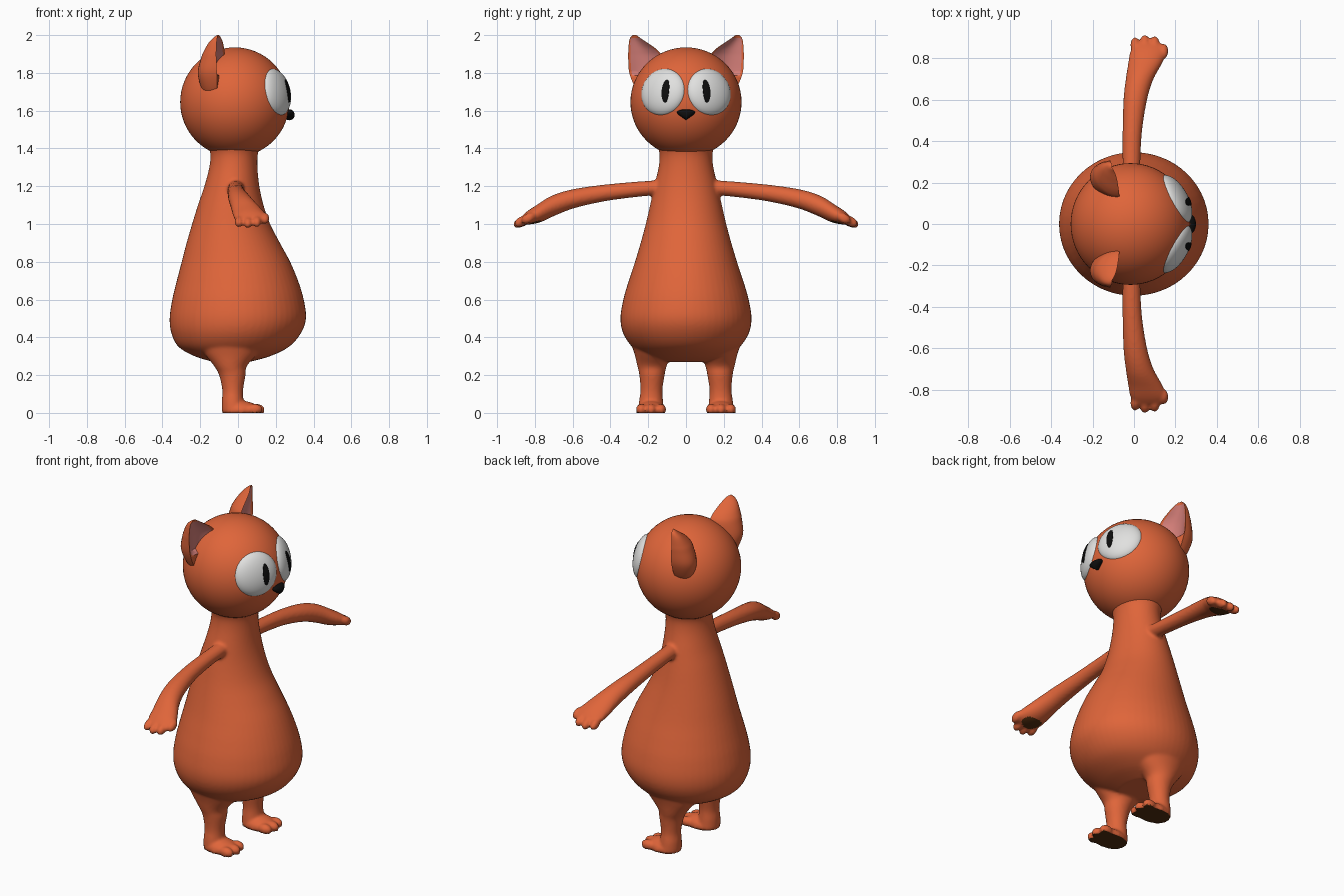
import bpy, bmesh, math
from mathutils import Vector, Matrix

cube = bpy.data.objects.get("Cube")
if cube:
    bpy.data.objects.remove(cube)


def material(name, rgb):
    m = bpy.data.materials.new(name)
    m.use_nodes = True
    m.diffuse_color = (*rgb, 1)
    bsdf = m.node_tree.nodes["Principled BSDF"]
    bsdf.inputs["Base Color"].default_value = (*rgb, 1)
    bsdf.inputs["Roughness"].default_value = 0.7
    return m


ORANGE = material("orange fur", (0.74, 0.13, 0.042))
BROWN = material("brown pads", (0.08, 0.026, 0.005))
PINK = material("pink inner ear", (0.66, 0.21, 0.19))
WHITE = material("eye white", (0.75, 0.75, 0.74))
BLACK = material("black", (0.004, 0.004, 0.004))


def finish(name, bm, mats, angle=60):
    bmesh.ops.recalc_face_normals(bm, faces=bm.faces)
    mesh = bpy.data.meshes.new(name)
    bm.to_mesh(mesh)
    bm.free()
    ob = bpy.data.objects.new(name, mesh)
    bpy.context.collection.objects.link(ob)
    for m in mats:
        mesh.materials.append(m)
    bpy.ops.object.select_all(action='DESELECT')
    ob.select_set(True)
    bpy.context.view_layer.objects.active = ob
    bpy.ops.object.shade_smooth_by_angle(angle=math.radians(angle))
    return ob


def smooth_keys(keys, steps=6):
    """Catmull-Rom interpolation between rows of numbers."""
    out = []
    for i in range(len(keys) - 1):
        p0, p1, p2, p3 = (keys[min(max(i + k, 0), len(keys) - 1)] for k in (-1, 0, 1, 2))
        for s in range(steps):
            t = s / steps
            out.append([b + 0.5 * t * (c - a + t * (2 * a - 5 * b + 4 * c - d + t * (3 * (b - c) + d - a)))
                        for a, b, c, d in zip(p0, p1, p2, p3)])
    return out + [list(keys[-1])]


def skin(bm, rings):
    """Bridge closed rings of points and cap both ends; returns rows of faces."""
    vs = [[bm.verts.new(p) for p in r] for r in rings]
    n = len(vs[0])
    rows = [[bm.faces.new((a[j], a[(j + 1) % n], b[(j + 1) % n], b[j])) for j in range(n)]
            for a, b in zip(vs, vs[1:])]
    bm.faces.new(vs[0])
    bm.faces.new(vs[-1])
    return rows


def loft(bm, keys, across, seg=40):
    """Elliptical tube; each key is x, y, z, radius along x, radius along 'across'."""
    v = Vector(across)
    skin(bm, [[Vector((x, y, z)) + Vector((r * math.cos(a), 0, 0)) + v * (q * math.sin(a))
               for a in (2 * math.pi * j / seg for j in range(seg))]
              for x, y, z, r, q in smooth_keys(keys)])


def ball(bm, loc, radii, rot=Matrix(), seg=24):
    m = Matrix.Translation(loc) @ rot @ Matrix.Diagonal((*radii, 1))
    return bmesh.ops.create_uvsphere(bm, u_segments=seg, v_segments=seg // 2, radius=1, matrix=m)["verts"]


# Body: pear-shaped torso, legs, feet, arms and fingers fused together
bm = bmesh.new()
torso = [  # z, back x, front x, half width
    (0.27, -0.13, 0.06, 0.14), (0.3, -0.23, 0.17, 0.215), (0.35, -0.315, 0.27, 0.285),
    (0.42, -0.352, 0.332, 0.332), (0.5, -0.362, 0.36, 0.347), (0.6, -0.348, 0.348, 0.332),
    (0.7, -0.324, 0.318, 0.303), (0.8, -0.298, 0.276, 0.27), (0.9, -0.272, 0.222, 0.24),
    (1.0, -0.243, 0.17, 0.213), (1.1, -0.212, 0.135, 0.19), (1.2, -0.178, 0.113, 0.168),
    (1.3, -0.152, 0.103, 0.145), (1.37, -0.146, 0.105, 0.14), (1.42, -0.16, 0.12, 0.155)]
loft(bm, [((b + f) / 2, 0, z, (f - b) / 2, w) for z, b, f, w in torso], (0, 1, 0), 56)

for s in (1, -1):
    leg = [(-0.02, 0.17, 0.42, 0.2, 0.14), (-0.035, 0.175, 0.32, 0.145, 0.1),
           (-0.04, 0.18, 0.25, 0.088, 0.078), (-0.03, 0.18, 0.2, 0.07, 0.067),
           (-0.028, 0.183, 0.12, 0.055, 0.058), (-0.028, 0.185, 0.06, 0.058, 0.064),
           (-0.022, 0.185, 0.002, 0.064, 0.07)]
    loft(bm, [(x, s * y, z, r, q) for x, y, z, r, q in leg], (0, 1, 0))
    ball(bm, (0.015, s * 0.185, 0.012), (0.1, 0.078, 0.052))
    for k in (-1, 0, 1):
        ball(bm, (0.1 - 0.012 * abs(k), s * 0.185 + k * 0.052, 0.018), (0.042, 0.028, 0.03))
    arm = [(-0.012, 0.1, 1.192, 0.046, 0.046), (-0.012, 0.18, 1.19, 0.043, 0.041),
           (-0.012, 0.3, 1.18, 0.043, 0.042), (-0.008, 0.45, 1.162, 0.047, 0.045),
           (0.006, 0.6, 1.133, 0.057, 0.05), (0.027, 0.7, 1.098, 0.067, 0.052),
           (0.055, 0.78, 1.055, 0.083, 0.046), (0.068, 0.83, 1.033, 0.088, 0.036),
           (0.072, 0.865, 1.018, 0.072, 0.022)]
    loft(bm, [(x, s * y, z, r, q) for x, y, z, r, q in arm], (0, s * 0.3, 0.95))
    # Four fingers fan out from the end of the hand
    for x, y, z in ((0.005, 0.865, 1.012), (0.052, 0.877, 1.008), (0.1, 0.872, 1.013), (0.143, 0.835, 1.03)):
        ball(bm, (x, s * y, z), (0.023, 0.04, 0.026), Matrix.Rotation(-s * 0.5, 4, 'X'))
for v in bm.verts:
    v.co.z = max(v.co.z, 0)
body = finish("body", bm, (ORANGE, BROWN), 80)

fuse = body.modifiers.new("fuse", 'REMESH')
fuse.mode = 'VOXEL'
fuse.voxel_size = 0.009
fuse.use_smooth_shade = True
relax = body.modifiers.new("relax", 'SMOOTH')
relax.factor = 0.5
relax.iterations = 4
for m in ("fuse", "relax"):
    bpy.ops.object.modifier_apply(modifier=m)
for v in body.data.vertices:
    if v.co.z < 0.008:
        v.co.z = 0
# Brown soles and palm pads on the downward faces
for f in body.data.polygons:
    c, down = f.center, f.normal.z < -0.4
    sole = c.z < 0.012 and f.normal.z < -0.6
    palm = c.z > 0.9 and ((c.x - 0.062) / 0.06) ** 2 + ((abs(c.y) - 0.805) / 0.045) ** 2 < 1
    f.material_index = 1 if sole or (down and palm) else 0
    f.use_smooth = True

# Head
HEAD = Vector((-0.017, 0, 1.645))
bm = bmesh.new()
ball(bm, HEAD, (0.289, 0.294, 0.29), seg=64)
finish("head", bm, (ORANGE,))

# Ears: rounded behind, hollow and pink in front
ear = [  # z, inner y, outer y, inner front x, outer front x, depth
    (1.66, 0.12, 0.225, -0.08, -0.11, 0.07), (1.72, 0.12, 0.268, -0.075, -0.11, 0.1),
    (1.8, 0.12, 0.3, -0.07, -0.112, 0.12), (1.88, 0.125, 0.306, -0.07, -0.115, 0.1),
    (1.92, 0.15, 0.305, -0.072, -0.115, 0.082), (1.96, 0.205, 0.302, -0.08, -0.113, 0.056),
    (1.985, 0.242, 0.296, -0.09, -0.11, 0.03), (2.0, 0.262, 0.282, -0.1, -0.105, 0.008)]
for side, s in (("left", 1), ("right", -1)):
    bm = bmesh.new()
    rings = []
    for z, yi, yo, xi, xo, d in smooth_keys(ear):
        inner, outer = Vector((xi, s * yi, z)), Vector((xo, s * yo, z))
        mid, half = (inner + outer) / 2, (outer - inner) / 2
        back = [mid + half * math.cos(a) - Vector((d * math.sin(a), 0, 0))
                for a in (math.pi * j / 16 for j in range(17))]
        hollow = 0.35 * d if z > 1.79 else 0
        front = [inner.lerp(outer, f) - Vector((hollow * math.sin(math.pi * f), 0, 0))
                 for f in (0.07, 0.2, 0.35, 0.5, 0.65, 0.8, 0.93)]
        rings.append(back + front)
    for row in skin(bm, rings):
        for f in row[17:-1]:
            if 1.785 < f.calc_center_median().z < 1.985:
                f.material_index = 1
    finish(side + "_ear", bm, (ORANGE, PINK), 50)

# Eyes: flattened balls set into the head, with slit pupil plates
A, B, N = 0.13, 0.127, 0.06
for side, s in (("left", 1), ("right", -1)):
    turn = Matrix.Rotation(s * math.radians(29), 4, 'Z') @ Matrix.Rotation(-math.radians(12), 4, 'Y')
    place = Matrix.Translation(HEAD) @ turn @ Matrix.Translation((0.25, 0, 0))
    bm = bmesh.new()
    bmesh.ops.create_uvsphere(bm, u_segments=48, v_segments=24, radius=1,
                              matrix=place @ Matrix.Diagonal((N, A, B, 1)))
    finish(side + "_eye", bm, (WHITE,))

    bm = bmesh.new()
    rings = []
    for k, lift in ((1, -0.004), (1, 0.003), (0.6, 0.0045), (0.15, 0.005)):
        ring = []
        for j in range(24):
            a = 2 * math.pi * j / 24
            u, v = -s * 0.042 + 0.02 * k * math.cos(a), -0.004 + 0.062 * k * math.sin(a)
            n = N * math.sqrt(1 - (u / A) ** 2 - (v / B) ** 2)
            ring.append(place @ Vector((n + lift, u, v)))
        rings.append(ring)
    skin(bm, rings)
    finish(side + "_pupil", bm, (BLACK,))

# Nose: rounded triangle pointing down
bm = bmesh.new()
for v in ball(bm, (0, 0, 0), (1, 1, 1)):
    y, z = v.co.y, v.co.z
    v.co = (0.272 + 0.028 * v.co.x, 0.05 * y * (0.62 + 0.55 * z if z < 0.6 else 0.95 + 0.3 * (z - 0.6)) * 1.25,
            1.578 + 0.029 * z)
finish("nose", bm, (BLACK,))
